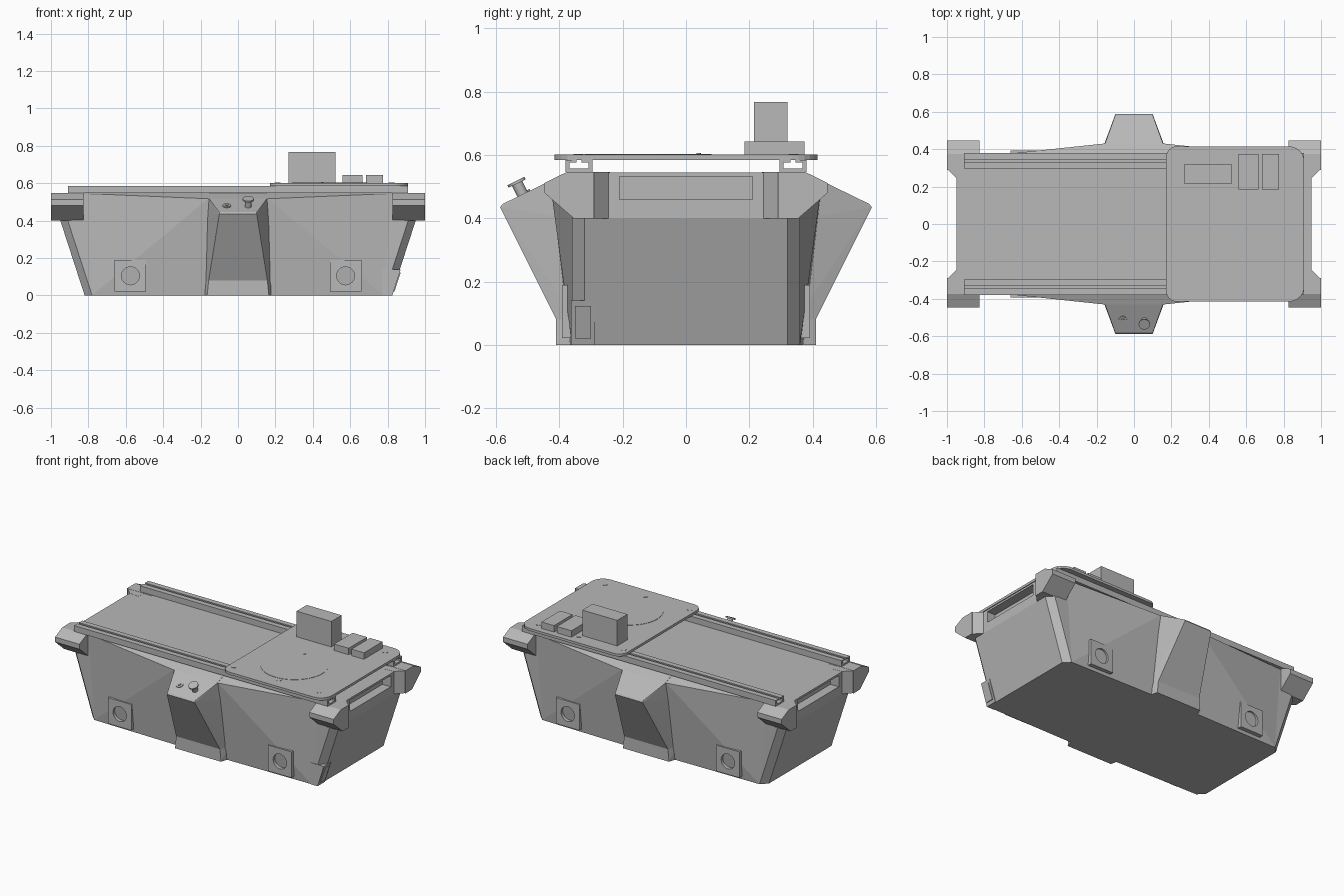
import bpy, bmesh
from math import cos, sin, pi, radians
from mathutils import Vector

old = bpy.data.objects.get("Cube")
if old:
    bpy.data.objects.remove(old, do_unlink=True)

grey = bpy.data.materials.new("plain_grey")
grey.use_nodes = True
COL = (0.48, 0.48, 0.48, 1)
grey.diffuse_color = COL
grey.node_tree.nodes["Principled BSDF"].inputs["Base Color"].default_value = COL


def finish(name, bm):
    bmesh.ops.recalc_face_normals(bm, faces=bm.faces)
    me = bpy.data.meshes.new(name)
    bm.to_mesh(me)
    bm.free()
    me.materials.append(grey)
    ob = bpy.data.objects.new(name, me)
    bpy.context.collection.objects.link(ob)
    return ob


def hull(name, pts):
    """Convex solid around the points."""
    bm = bmesh.new()
    for p in pts:
        bm.verts.new(p)
    res = bmesh.ops.convex_hull(bm, input=bm.verts)
    junk = [g for g in res["geom_interior"] + res["geom_unused"] if isinstance(g, bmesh.types.BMVert)]
    bmesh.ops.delete(bm, geom=list(set(junk)), context='VERTS')
    bmesh.ops.dissolve_limit(bm, angle_limit=radians(1), verts=bm.verts, edges=bm.edges)
    return finish(name, bm)


def box(name, x, y, z):
    return hull(name, [(a, b, c) for a in x for b in y for c in z])


def prism(name, start, vec):
    """Extrude a closed outline of 3D points along a vector."""
    bm = bmesh.new()
    f = bm.faces.new([bm.verts.new(p) for p in start])
    res = bmesh.ops.extrude_face_region(bm, geom=[f], use_keep_orig=True)
    top = [g for g in res["geom"] if isinstance(g, bmesh.types.BMVert)]
    bmesh.ops.translate(bm, verts=top, vec=vec)
    return finish(name, bm)


def cylinder(name, base, axis, r, h, n=32):
    axis = Vector(axis).normalized()
    u = axis.orthogonal().normalized()
    w = axis.cross(u)
    ring = [Vector(base) + r * (cos(2 * pi * i / n) * u + sin(2 * pi * i / n) * w) for i in range(n)]
    return prism(name, ring, axis * h)


SIGNS = (-1, 1)
SIDES = {-1: "front", 1: "back"}
ENDS = {-1: "right", 1: "left"}

# Tapered tub with chamfered corners, and its upper body
hull("tub", [(sx * (x + 0.13 * t), sy * y, 0.4 * t) for sx in SIGNS for sy in SIGNS
             for t in (0, 1) for x, y in ((0.78, 0.36), (0.82, 0.32))])
box("upper_body", (-0.89, 0.89), (-0.36, 0.36), (0.39, 0.545))

for sy in SIGNS:
    side = SIDES[sy]
    # Side wall swelling towards the middle
    hull(side + "_side_flare", [(sx * x, sy * y, z) for sx in SIGNS for x, y, z in (
        (0.78, 0.35, 0), (0.82, 0.36, 0.545), (0.78, 0.36, 0), (0.18, 0.37, 0),
        (0.16, 0.43, 0.517), (0.16, 0.36, 0.545))])
    # Central outrigger
    hull(side + "_bulge_foot", [(sx * x, sy * y, z) for sx in SIGNS for x, y, z in (
        (0.182, 0.35, 0), (0.165, 0.41, 0), (0.182, 0.35, 0.08), (0.157, 0.41, 0.08))])
    hull(side + "_bulge", [(sx * x, sy * y, z) for sx in SIGNS for x, y, z in (
        (0.182, 0.35, 0.08), (0.157, 0.41, 0.08), (0.18, 0.37, 0.4), (0.1, 0.587, 0.435),
        (0.1, 0.58, 0.445), (0.155, 0.43, 0.518), (0.155, 0.36, 0.547))])

    # Slotted rail along the deck
    cy, z0, z1 = sy * 0.338, 0.547, 0.585
    outline = [(-0.042, z0), (0.042, z0), (0.042, z1), (0.008, z1), (0.008, z1 - 0.008),
               (0.03, z1 - 0.008), (0.03, z0 + 0.01), (-0.03, z0 + 0.01),
               (-0.03, z1 - 0.008), (-0.008, z1 - 0.008), (-0.008, z1), (-0.042, z1)]
    prism(side + "_rail", [(-0.91, cy + a, b) for a, b in outline], (1.82, 0, 0))

    for sx in SIGNS:
        tag = side + "_" + ENDS[sx]
        # Corner bumper with a sloped underside and an angled inner cheek
        bumper = [(0.29, 0.4), (0.355, 0.4), (0.447, 0.48), (0.447, 0.512),
                  (0.375, 0.547), (0.29, 0.547)]
        prism(tag + "_bumper", [(sx * 0.825, sy * y, z) for y, z in bumper], (sx * 0.175, 0, 0))
        hull(tag + "_bumper_cheek", [(sx * x, sy * y, z) for z in (0.4, 0.546)
                                     for x, y in ((0.88, 0.24), (0.95, 0.245), (1.0, 0.295), (0.88, 0.295))])

        # Square pad with a round socket
        bm = bmesh.new()
        n, r, half = 32, 0.048, 0.084
        loops = []
        for radius, y in ((r, 0.355), (r, 0.392), (0, 0.392), (0, 0.355)):
            loop = []
            for i in range(n):
                c, s = cos(2 * pi * i / n), sin(2 * pi * i / n)
                k = radius or half / max(abs(c), abs(s))
                loop.append(bm.verts.new((sx * 0.575 + k * c, sy * y, 0.105 + k * s)))
            loops.append(loop)
        for a, b in zip(loops, loops[1:] + loops[:1]):
            for i in range(n):
                j = (i + 1) % n
                bm.faces.new((a[i], a[j], b[j], b[i]))
        finish(tag + "_socket_pad", bm)

# End beams, each framing a shallow pocket
for sx in SIGNS:
    tag = ENDS[sx]
    xs = (sx * 0.88, sx * 0.95)
    box(tag + "_end_lower_bar", xs, (-0.25, 0.25), (0.4, 0.46))
    box(tag + "_end_top_bar", xs, (-0.25, 0.25), (0.532, 0.545))
    for sy in SIGNS:
        box(tag + "_end_post_" + SIDES[sy], xs, (sy * 0.21, sy * 0.25), (0.46, 0.532))

# Socket block on one lower corner with a raised cover
hull("corner_port", [(x, y, z) for y in (-0.363, -0.287)
                     for x, z in ((0.77, 0), (0.825, 0), (0.77, 0.14), (0.87, 0.14))])
hull("corner_port_cover", [(0.822 + 0.325 * z + d, y, z) for y in (-0.35, -0.3)
                           for z in (0.02, 0.123) for d in (0, 0.008)])

# Rounded mounting plate
corners = ((0.83, 0.335, 0.08, 0), (0.23, 0.355, 0.06, 1),
           (0.23, -0.355, 0.06, 2), (0.83, -0.335, 0.08, 3))
prism("mounting_plate", [(x + r * cos((q + i / 6) * pi / 2), y + r * sin((q + i / 6) * pi / 2), 0.585)
                         for x, y, r, q in corners for i in range(7)], (0, 0, 0.016))
cylinder("plate_disc", (0.49, -0.12, 0.6), (0, 0, 1), 0.2, 0.003, 48)
cylinder("plate_pin", (0.45, 0.04, 0.6), (0, 0, 1), 0.007, 0.006, 12)
for x in (0.21, 0.53, 0.82):
    for sy in SIGNS:
        cylinder("plate_screw", (x, sy * 0.34, 0.6), (0, 0, 1), 0.016, 0.003, 16)

# Electronics on the plate
box("tall_module", (0.27, 0.52), (0.215, 0.32), (0.6, 0.767))
box("small_module_inner", (0.56, 0.665), (0.185, 0.375), (0.6, 0.643))
box("small_module_outer", (0.685, 0.775), (0.185, 0.375), (0.6, 0.643))

# Controls on the front outrigger
up = Vector((0, -0.44, 0.9)).normalized()
spot = Vector((0.055, -0.515, 0.472))
cylinder("button_stem", spot, up, 0.018, 0.045, 24)
cylinder("button_cap", spot + up * 0.042, up, 0.03, 0.009, 24)
cylinder("key_switch", (-0.06, -0.51, 0.474), up, 0.022, 0.01, 24)
cylinder("key_switch_core", (-0.06, -0.51, 0.474), up, 0.01, 0.016, 16)
